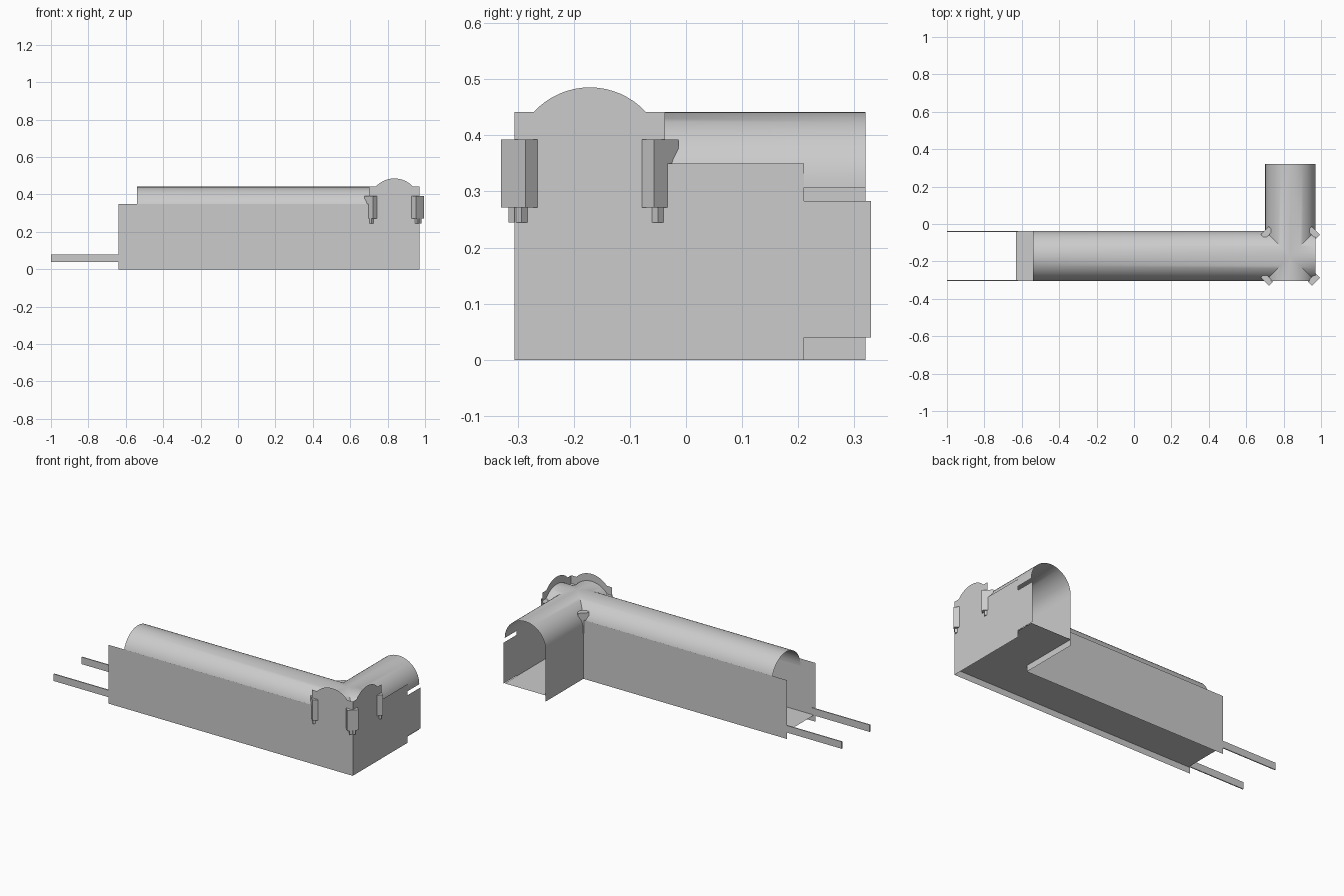
import bpy, bmesh, math
from mathutils import Vector

if "Cube" in bpy.data.objects:
    bpy.data.objects.remove(bpy.data.objects["Cube"])

# crossing centre, half width, vault spring height
CX, CY, R, SPRING = 0.836, -0.1715, 0.1345, 0.307
X0, X1, Y0, Y1 = CX - R, CX + R, CY - R, CY + R
END, FLOOR = -0.638, 0.037


def make(name, faces, smooth=False):
    """Object from a list of polygons, welded at shared corners."""
    bm = bmesh.new()
    for f in faces:
        bm.faces.new([bm.verts.new(p) for p in f])
    bmesh.ops.remove_doubles(bm, verts=bm.verts, dist=0.0004)
    bmesh.ops.dissolve_degenerate(bm, edges=bm.edges, dist=0.0001)
    bmesh.ops.recalc_face_normals(bm, faces=bm.faces)
    me = bpy.data.meshes.new(name)
    bm.to_mesh(me)
    bm.free()
    ob = bpy.data.objects.new(name, me)
    bpy.context.collection.objects.link(ob)
    if smooth:
        bpy.context.view_layer.objects.active = ob
        ob.select_set(True)
        bpy.ops.object.shade_smooth_by_angle(angle=math.radians(35))
        ob.select_set(False)
    return ob


def on_y(y, prof):
    return [(x, y, z) for x, z in prof]


def on_x(x, prof):
    return [(x, y, z) for y, z in prof]


# vault half-arms that mitre into a groin at the crossing
def vault(direction, length, n=24):
    d = Vector(direction)
    side = Vector((-d.y, d.x, 0))
    base = Vector((CX, CY, SPRING))
    near, far = [], []
    for i in range(n + 1):
        a = math.pi * i / n
        t, h = R * math.cos(a), R * math.sin(a)
        p = base + side * t + Vector((0, 0, h))
        near.append(p + d * abs(t))
        far.append(p + d * length)
    return [[near[i], near[i + 1], far[i + 1], far[i]] for i in range(n)]


roof = (vault((-1, 0, 0), CX + 0.54) + vault((0, 1, 0), 0.32 - CY)
        + vault((1, 0, 0), R) + vault((0, -1, 0), R))
make("vaulted_roof", roof, True)

# L-shaped floor, raised slightly between the walls
make("floor", [[(-0.63, Y0, FLOOR), (X0, Y0, FLOOR), (X0, Y1, FLOOR), (-0.63, Y1, FLOOR)],
               [(X0, Y0, FLOOR), (X1, Y0, FLOOR), (X1, Y1, FLOOR), (X0, Y1, FLOOR)],
               [(X0, Y1, FLOOR), (X1, Y1, FLOOR), (X1, 0.32, FLOOR), (X0, 0.32, FLOOR)]])


# gable outline across the crossing, with a raised arc
def gable(c, n=16):
    w, rise = 0.1, 0.044
    rad = (w * w + rise * rise) / (2 * rise)
    half = math.asin(w / rad)
    arc = []
    for i in range(n + 1):
        a = half - 2 * half * i / n
        arc.append((c + rad * math.sin(a), 0.4415 + rise - rad + rad * math.cos(a)))
    return [(c + R, 0.4415)] + arc + [(c - R, 0.4415)]


# outer walls carry the gables, inner walls stop at the vault
wall_end = [(END, 0.35), (END, 0)]
make("front_wall", [on_y(Y0, [(X1, 0)] + gable(CX) + [(X0, 0.35)] + wall_end)])
make("right_wall", [on_x(X1, [(0.21, 0), (0.21, 0.04), (0.33, 0.04), (0.33, 0.283),
                              (0.21, 0.283), (0.21, 0.35), (Y1, 0.35)]
                         + gable(CY) + [(Y0, 0)])])
make("back_inner_wall", [on_y(Y1, [(X0, 0), (X0, 0.35)] + wall_end)])
make("side_inner_wall", [on_x(X0, [(Y1, 0), (0.32, 0), (0.32, SPRING), (Y1, SPRING)])])


def prism(prof, z0, z1):
    n = len(prof)
    lo = [(x, y, z0) for x, y in prof]
    hi = [(x, y, z1) for x, y in prof]
    return [lo, hi] + [[lo[i], lo[(i + 1) % n], hi[(i + 1) % n], hi[i]] for i in range(n)]


# corner posts, set diagonally on the crossing corners
def post_profile(sx, sy, w, front, depth, tip):
    s = math.sqrt(0.5)
    pts = [(front, -w), (front, w), (front - depth, w), (front - tip, 0), (front - depth, -w)]
    return [(CX + sx * (R + (u - v) * s), CY + sy * (R + (u + v) * s)) for u, v in pts]


for sx, sname in ((-1, "left"), (1, "right")):
    for sy, dname in ((-1, "front"), (1, "back")):
        make(f"corner_post_{dname}_{sname}",
             prism(post_profile(sx, sy, 0.031, 0.003, 0.031, 0.033), 0.271, 0.393)
             + prism(post_profile(sx, sy, 0.0165, -0.002, 0.02, 0.022), 0.245, 0.271))

# thin rails projecting from the open end
for y, name in ((Y0 + 0.003, "front_rail"), (Y1 - 0.003, "back_rail")):
    a, b = y - 0.003, y + 0.003
    make(name, prism([(-1, a), (-0.62, a), (-0.62, b), (-1, b)], 0.038, 0.08))
